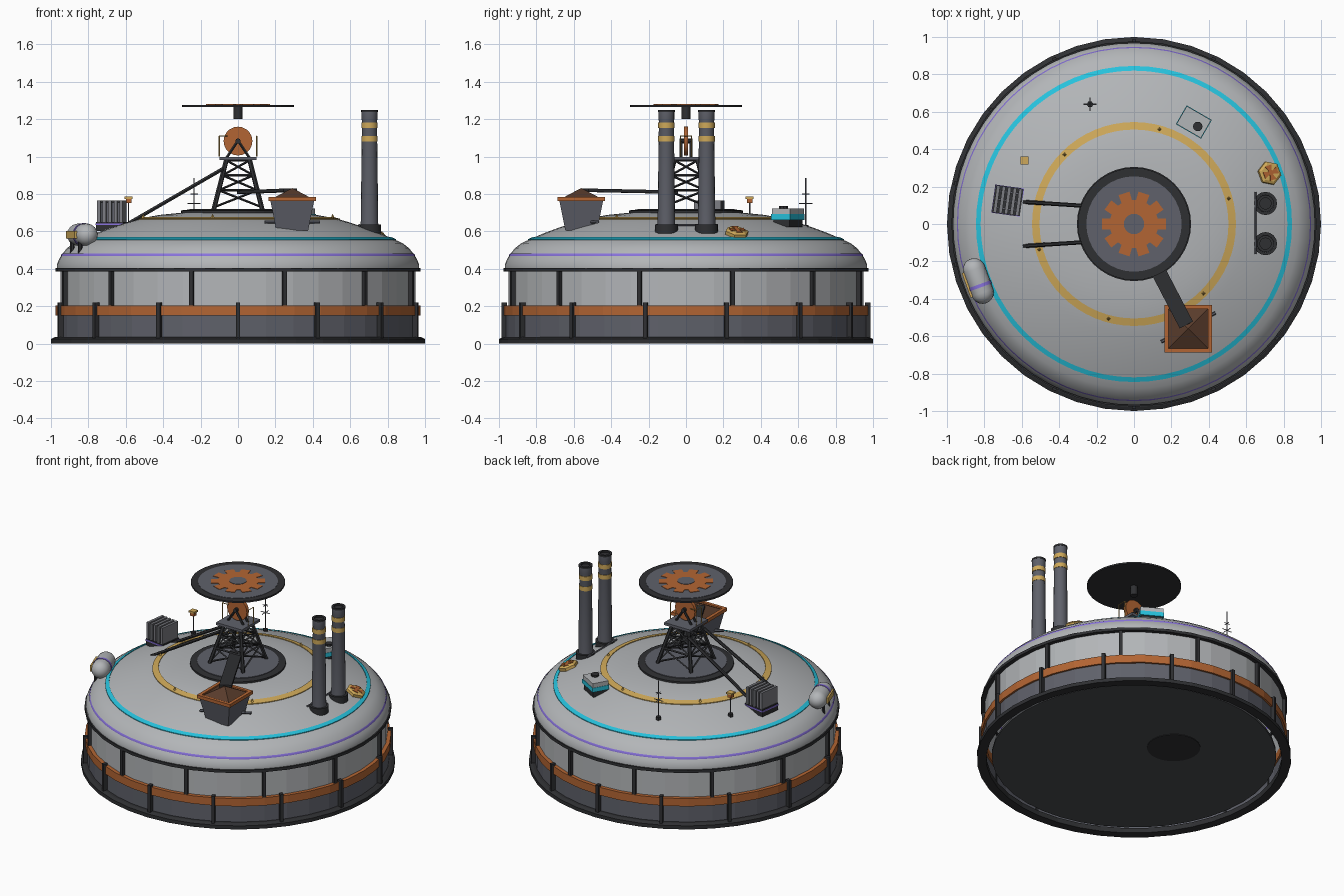
import bpy, bmesh, math
from mathutils import Vector, Matrix

if "Cube" in bpy.data.objects:
    bpy.data.objects.remove(bpy.data.objects["Cube"])


def material(name, r, g, b):
    m = bpy.data.materials.new(name)
    m.use_nodes = True
    m.diffuse_color = (r, g, b, 1)
    m.node_tree.nodes["Principled BSDF"].inputs["Base Color"].default_value = (r, g, b, 1)
    return m


LIGHT = material("light grey panel", .45, .465, .48)
MID = material("mid grey fins", .2, .205, .225)
STEEL = material("blue grey steel", .115, .12, .145)
FLOOR = material("floor grey", .072, .075, .082)
DARK = material("charcoal", .028, .029, .032)
ORANGE = material("rust orange", .45, .13, .033)
BROWN = material("ore brown", .10, .045, .025)
YELLOW = material("warning yellow", .62, .395, .10)
CYAN = material("cyan light", .02, .54, .72)
PURPLE = material("violet light", .25, .17, .72)
Z = Vector((0, 0, 1))


def finish(name, bm, mat, smooth=False, matrix=None):
    bmesh.ops.recalc_face_normals(bm, faces=bm.faces)
    mesh = bpy.data.meshes.new(name)
    bm.to_mesh(mesh)
    bm.free()
    mesh.materials.append(mat)
    ob = bpy.data.objects.new(name, mesh)
    bpy.context.collection.objects.link(ob)
    if matrix:
        ob.matrix_world = matrix
    if smooth:
        bpy.ops.object.select_all(action='DESELECT')
        ob.select_set(True)
        bpy.context.view_layer.objects.active = ob
        bpy.ops.object.shade_smooth_by_angle(angle=math.radians(35))


def lathe(name, profile, mat, sides=40, smooth=False, closed=False, matrix=None):
    """Spin (radius, height) points around z."""
    bm = bmesh.new()
    vs = [bm.verts.new((r, 0, z)) for r, z in profile]
    pairs = list(zip(vs, vs[1:])) + ([(vs[-1], vs[0])] if closed else [])
    edges = [bm.edges.new(p) for p in pairs]
    bmesh.ops.spin(bm, geom=vs + edges, axis=Z, cent=(0, 0, 0), steps=sides,
                   angle=math.tau, use_merge=True)
    bmesh.ops.remove_doubles(bm, verts=bm.verts, dist=.0002)
    finish(name, bm, mat, smooth, matrix)


def band(name, r1, r2, z1, z2, mat, sides=40, smooth=False, matrix=None):
    """Closed ring with a rectangular section."""
    lathe(name, [(r1, z1), (r2, z1), (r2, z2), (r1, z2)], mat, sides, smooth, True, matrix)


def at(x, y, z, turn=0):
    return Matrix.Translation((x, y, z)) @ Matrix.Rotation(math.radians(turn), 4, 'Z')


def aim(origin, direction, axis='Z', up='Y'):
    return Matrix.Translation(origin) @ Vector(direction).to_track_quat(axis, up).to_matrix().to_4x4()


def box(name, size, mat, matrix):
    bm = bmesh.new()
    bmesh.ops.create_cube(bm, size=1, matrix=Matrix.Diagonal((*size, 1)))
    finish(name, bm, mat, matrix=matrix)


def rod(name, a, b, radius, mat, sides=6):
    way = Vector(b) - Vector(a)
    n = way.length
    lathe(name, [(0, 0), (radius, 0), (radius, n), (0, n)], mat, sides, sides > 8, matrix=aim(a, way))


def star(name, count, outer, inner, height, mat, matrix):
    """Gear plate with wide teeth."""
    bm = bmesh.new()
    face = bm.faces.new([bm.verts.new((r * math.cos(t), r * math.sin(t), 0)) for i in range(count)
                         for o, r in ((-.36, inner), (-.28, outer), (.28, outer), (.36, inner))
                         for t in [(i + o) * math.tau / count]])
    new = bmesh.ops.extrude_face_region(bm, geom=[face])["geom"]
    bmesh.ops.translate(bm, vec=Z * height, verts=[v for v in new if isinstance(v, bmesh.types.BMVert)])
    finish(name, bm, mat, matrix=matrix)


# Drum, bands and floor
lathe("base_ring", [(.94, 0), (1, 0), (1, .025), (.98, .035), (.94, .035)], DARK, closed=True)
lathe("floor", [(0, .02), (.905, .02), (.905, .035), (0, .035)], FLOOR)
lathe("floor_hatch", [(.17, .02), (.17, .016), (0, .016)], DARK, 24, matrix=at(-.12, .25, 0))
lathe("lower_wall", [(.962, .03), (.962, .155)], STEEL)
band("orange_band", .95, .975, .15, .205, ORANGE)
lathe("upper_wall", [(.95, .2), (.95, .39)], LIGHT)
band("eave_ring", .94, .977, .385, .405, DARK)


def posts(name, count, offset, radius, low, high):
    for i in range(count):
        a = (i + offset) * math.tau / count - math.pi / 2
        box(name, (.03, .022, high - low), DARK,
            at(radius * math.cos(a), radius * math.sin(a), (low + high) / 2, math.degrees(a)))


posts("lower_post", 14, 0, .972, .03, .22)
posts("upper_post", 12, .5, .955, .205, .39)

# Dome roof with painted rings
DOME = [(.968, .405), (.968, .425), (.955, .455), (.94, .478), (.915, .51), (.88, .537),
        (.83, .56), (.76, .59), (.68, .62), (.60, .647), (.52, .67), (.42, .688), (.3, .7), (0, .705)]


def dome_z(r):
    for (r1, z1), (r2, z2) in zip(DOME, DOME[1:]):
        if r2 <= r < r1:
            return z1 + (z2 - z1) * (r1 - r) / (r1 - r2)


def ring(name, r1, r2, mat):
    section = [(r, dome_z(r) + d) for r, d in ((r1, -.004), (r1, .005), (r2, .005), (r2, -.004))]
    lathe(name, section, mat, 64, True, True)


lathe("dome", DOME, LIGHT, 64, True)
ring("violet_ring", .947, .941, PURPLE)
ring("cyan_ring", .845, .82, CYAN)
ring("yellow_ring", .545, .505, YELLOW)
for i in range(6):
    a = math.radians(i * 60 + 15)
    lathe("ring_stud", [(.012, 0), (0, .025)], YELLOW, 4,
          matrix=at(.524 * math.cos(a), .524 * math.sin(a), dome_z(.524)))
lathe("tower_platform", [(0, .69), (.305, .69), (.305, .712), (.27, .716), (0, .716)], DARK)
lathe("platform_plate", [(0, .72), (.26, .72), (.26, .714)], STEEL)


# Lattice tower
def corner(i, z):
    w = .13 - .07 * (z - .715) / .275
    return (w * (1, -1, -1, 1)[i % 4], w * (1, 1, -1, -1)[i % 4], z)


LEVELS = (.73, .82, .90, .98)
for i in range(4):
    rod("tower_leg", corner(i, .715), corner(i, .99), .013, DARK)
    for lo, hi in zip(LEVELS, LEVELS[1:]):
        rod("tower_rung", corner(i, hi), corner(i + 1, hi), .007, DARK, 4)
        rod("tower_brace", corner(i, lo), corner(i + 1, hi), .006, DARK, 4)
        rod("tower_brace", corner(i + 1, lo), corner(i, hi), .006, DARK, 4)
box("tower_deck", (.2, .2, .018), STEEL, at(0, 0, .99))
for s in (-1, 1):
    rod("back_strut", (-.08, s * .085, .935), (-.59, s * .118, .64), .011, DARK)
    for x in (-.1, .1):
        rod("rail_post", (x, s * .03, 1), (x, s * .03, 1.11), .003, YELLOW, 4)
        rod("wheel_support", (x * .6, s * .026, .995), (0, s * .026, 1.085), .008, DARK)
    rod("rail", (s * .1, -.03, 1.11), (s * .1, .03, 1.11), .003, YELLOW, 4)
    rod("side_rail", (-.1, s * .03, 1.11), (-.055, s * .03, 1.11), .003, YELLOW, 4)

# Winding wheel and top disc
rod("winding_wheel", (0, -.012, 1.083), (0, .012, 1.083), .077, ORANGE, 20)
rod("wheel_axle", (0, -.034, 1.083), (0, .034, 1.083), .014, DARK, 10)
rod("disc_hub", (0, 0, 1.2), (0, 0, 1.266), .024, DARK, 12)
lathe("disc_rim", [(0, 1.264), (.3, 1.264), (.3, 1.275), (0, 1.275)], DARK, 36)
lathe("disc_face", [(.255, 1.274), (.255, 1.277), (0, 1.277)], STEEL, 36)
star("gear_emblem", 10, .175, .13, .003, ORANGE, at(0, 0, 1.277))
lathe("gear_centre", [(.055, 1.279), (.055, 1.282), (0, 1.282)], STEEL, 20)

# Hopper and conveyor
m = at(.29, -.56, 0, 45)
q = math.sqrt(2)
lathe("hopper", [(0, .605), (.085 * q, .605), (.118 * q, .77)], STEEL, 4, matrix=m)
band("hopper_rim", .105 * q, .128 * q, .762, .785, ORANGE, 4, matrix=m)
lathe("ore_pile", [(.107 * q, .775), (0, .832)], BROWN, 4, matrix=m)
rod("hopper_bracket", (.145, -.63, .65), (.435, -.475, .65), .009, STEEL)
start, end = Vector((.03, -.06, .81)), Vector((.28, -.54, .82))
way = end - start
box("conveyor", (way.length, .08, .018), DARK, aim((start + end) / 2, way, 'X', 'Z'))

# Chimneys
for y in (.11, -.105):
    m = at(.703, y, 0)
    lathe("chimney_base", [(0, .59), (.062, .59), (.062, .637), (0, .637)], DARK, 16, True, matrix=m)
    lathe("chimney", [(.047, .63), (.04, 1.19), (.043, 1.2), (.043, 1.24)], STEEL, 16, True, matrix=m)
    band("chimney_cap", .03, .045, 1.237, 1.248, DARK, 16, True, m)
    lathe("chimney_plug", [(.035, 1.238), (0, 1.238)], DARK, 16, matrix=m)
    for z in (1.08, 1.152):
        band("chimney_band", .039, .044, z, z + .03, YELLOW, 16, True, m)
rod("chimney_link", (.65, -.16, .633), (.65, .17, .633), .006, STEEL)

# Radiator
m = at(-.675, .125, 0, -8)
box("radiator_base", (.15, .146, .05), DARK, m @ at(0, 0, .626))
box("radiator_light", (.156, .152, .01), PURPLE, m @ at(0, 0, .638))
for i in range(5):
    box("radiator_fin", (.018, .145, .12), MID, m @ at(-.06 + i * .03, 0, .705))
for i in range(3):
    box("radiator_bar", (.13, .01, .108), STEEL, m @ at(0, -.045 + i * .045, .7))

# Warning lamp and antenna
for x, y, top in ((-.585, .34, .76), (-.235, .64, .885)):
    z = dome_z(math.hypot(x, y))
    rod("mast_foot", (x, y, z - .01), (x, y, z + .015), .018, DARK)
    rod("mast", (x, y, z), (x, y, top), .004, STEEL, 5)
box("lamp", (.042, .042, .012), YELLOW, at(-.585, .34, .78))
box("lamp_lens", (.03, .03, .024), ORANGE, at(-.585, .34, .763))
for z, w in ((.75, .035), (.80, .02)):
    rod("antenna_bar", (-.235 - w, .64, z), (-.235 + w, .64, z), .003, STEEL, 4)
    rod("antenna_cross", (-.235, .64 - w, z), (-.235, .64 + w, z), .003, STEEL, 4)

# Roof unit
m = at(.32, .545, 0, -30)
box("unit_base", (.14, .10, .045), DARK, m @ at(0, 0, .645))
box("unit_light", (.156, .116, .03), CYAN, m @ at(0, 0, .677))
box("unit_body", (.15, .11, .034), LIGHT, m @ at(0, 0, .705))
rod("unit_vent", m @ Vector((.03, -.01, .72)), m @ Vector((.03, -.01, .735)), .026, DARK, 10)

# Roof hatch, tilted with the dome
r = math.hypot(.72, .27)
m = aim((.72, .27, dome_z(r) - .005), (.72 * .4, .27 * .4, r))
lathe("hatch", [(.065, 0), (.065, .022), (.05, .03), (0, .03)], YELLOW, 6, matrix=m)
star("hatch_mark", 4, .045, .015, .004, ORANGE, m @ at(0, 0, .03))

# Pressure tank lying along the dome edge
spot, along, out = Vector((-.832, -.305, .582)), Vector((-.34, .94, 0)), Vector((-.94, -.34, 0))
m = aim(spot, along)
caps = [(.06 * math.cos(a), .066 + .06 * math.sin(a)) for a in (i * math.pi / 10 for i in range(6))]
lathe("tank", [(r, -z) for r, z in reversed(caps)] + caps, LIGHT, 16, True, matrix=m)
band("tank_band", .058, .063, -.036, -.018, PURPLE, 16, True, m)
box("tank_plate", (.012, .14, .04), YELLOW, at(*(spot + out * .063), math.degrees(math.atan2(out.y, out.x))))
for s in (-.06, .06):
    for d in (-.035, .035):
        foot = spot + along * s + out * d
        rod("tank_leg", foot, foot - Z * (.10 if d > 0 else .05), .012, DARK)
